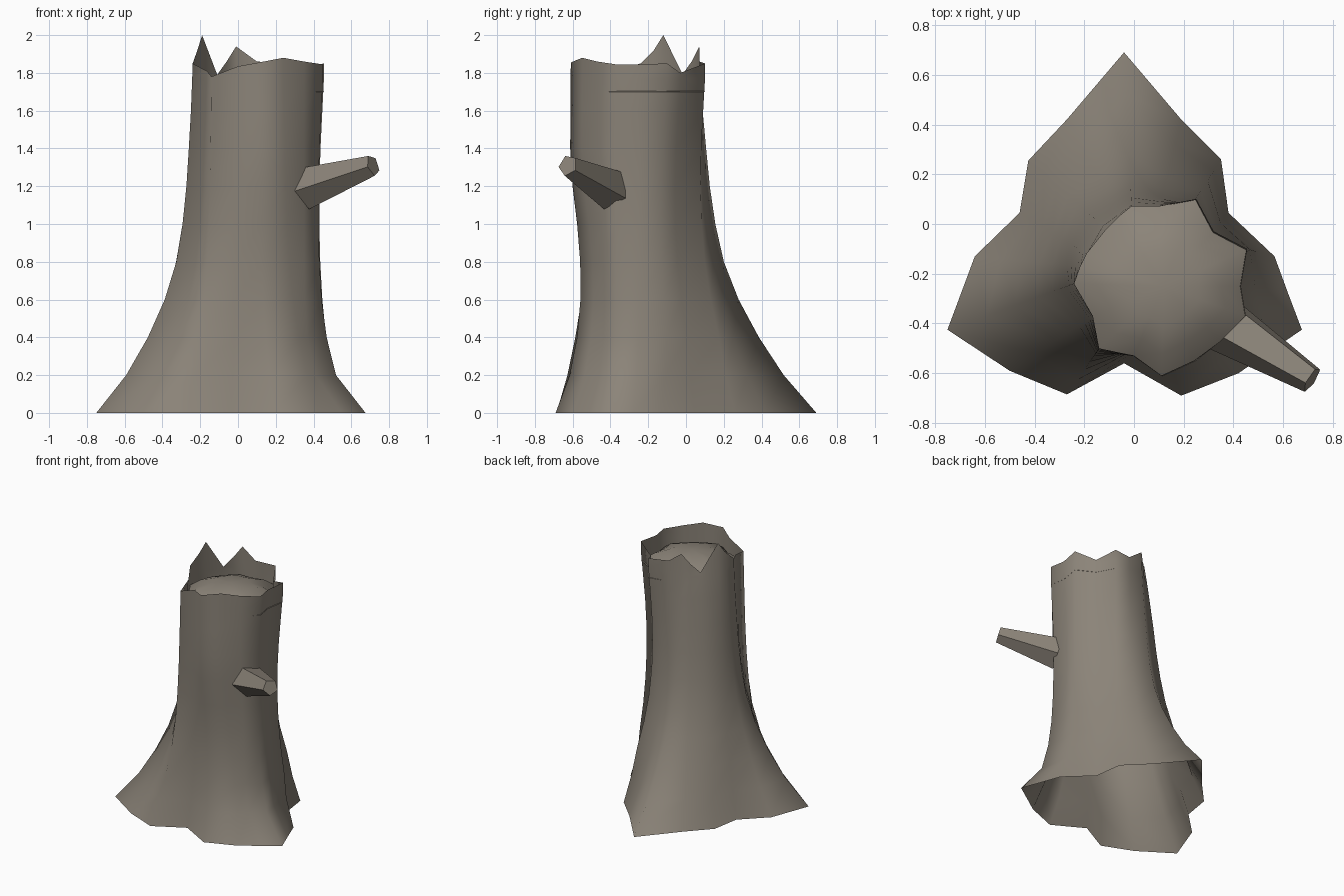
import bpy, bmesh, math
from mathutils import Vector

if "Cube" in bpy.data.objects:
    bpy.data.objects.remove(bpy.data.objects["Cube"])

bark = bpy.data.materials.new("grey_brown_bark")
bark.diffuse_color = (0.26, 0.23, 0.19, 1)
bark.use_nodes = True
bark.node_tree.nodes["Principled BSDF"].inputs["Base Color"].default_value = bark.diffuse_color


def make(name, bm):
    bmesh.ops.recalc_face_normals(bm, faces=bm.faces[:])
    mesh = bpy.data.meshes.new(name)
    bm.to_mesh(mesh)
    bm.free()
    mesh.materials.append(bark)
    ob = bpy.data.objects.new(name, mesh)
    bpy.context.collection.objects.link(ob)
    return ob


# Columns around the trunk: root x, y, broken rim x, y, z
COLS = [
    (-.04, .69, -.01, .07, 1.94), (-.27, .42, -.06, .03, 1.86),
    (-.425, .255, -.11, -.02, 1.79), (-.46, .045, -.19, -.12, 2.0),
    (-.64, -.13, -.215, -.17, 1.92), (-.75, -.425, -.24, -.24, 1.85),
    (-.50, -.59, -.165, -.37, 1.81), (-.27, -.685, -.14, -.50, 1.78),
    (-.04, -.56, 0, -.53, 1.835), (.19, -.69, .11, -.61, 1.855),
    (.42, -.60, .24, -.55, 1.88), (.55, -.51, .35, -.47, 1.86),
    (.675, -.425, .45, -.37, 1.845), (.62, -.28, .43, -.25, 1.845),
    (.565, -.13, .455, -.10, 1.85), (.38, .045, .32, -.03, 1.80),
    (.35, .26, .25, .10, 1.85), (.19, .42, .10, .07, 1.86)]
# Flare of the roots by height
FLARE = [(0, 1), (.2, .69), (.4, .465), (.6, .29), (.8, .17),
         (1.0, .105), (1.2, .065), (1.4, .04), (1.6, .018), (1.77, .005)]
# Exponents that make single columns flare slower or faster
POWER = {0: .88, 1: .75, 2: .58, 3: .55, 4: .75, 17: .88,
         11: 3.2, 12: 3.2, 13: 3.2, 14: 3}
DIP = {8: .03, 9: .075, 10: .075, 11: .04}

# Hollow trunk with flared roots and a jagged rim
bm = bmesh.new()
rings = []
for z, f in FLARE:
    ring = []
    for i, (bx, by, tx, ty, tz) in enumerate(COLS):
        k = f ** POWER.get(i, 1)
        x, y = tx + (bx - tx) * k, ty + (by - ty) * k
        if z < 1.3:                               # waist at the front
            y += DIP.get(i, 0) * math.sin(math.pi * (z / 1.3) ** .8)
        if 12 <= i <= 16 and .4 < z < 1.75:       # waist at the back right
            s = math.sin(math.pi * (z - .4) / 1.35)
            x -= .025 * s
            y -= .035 * s if i > 13 else 0
        ring.append(bm.verts.new((x, y, z)))
    rings.append(ring)
rings.append([bm.verts.new(c[2:]) for c in COLS])
n = len(COLS)
for a, b in zip(rings, rings[1:]):
    for i in range(n):
        j = (i + 1) % n
        bm.faces.new((a[i], a[j], b[j], b[i]))
for f in bm.faces:
    f.smooth = True
make("trunk", bm)

# Domed wood inside the rim
bm = bmesh.new()
dome = [[bm.verts.new((.12 + (c[2] - .12) * s, -.25 + (c[3] + .25) * s, z)) for c in COLS]
        for s, z in ((1, 1.70), (.75, 1.765), (.45, 1.805))]
top = bm.verts.new((.12, -.25, 1.82))
for i in range(n):
    j = (i + 1) % n
    for a, b in zip(dome, dome[1:]):
        bm.faces.new((a[i], a[j], b[j], b[i]))
    bm.faces.new((dome[-1][i], dome[-1][j], top))
for f in bm.faces:
    f.smooth = True
make("stump_top", bm)

# Broken five-sided branch
bm = bmesh.new()
start, end = Vector((.36, -.40, 1.19)), Vector((.715, -.625, 1.31))
axis = (end - start).normalized()
side = axis.cross(Vector((0, 0, 1))).normalized()
up = side.cross(axis)
ends = []
for centre, r in ((start, .118), (end, .058)):
    ring = []
    for i in range(5):
        t = math.radians(-80 + 72 * i)
        ring.append(bm.verts.new(centre + r * (math.cos(t) * side + math.sin(t) * up)))
    ends.append(ring)
for i in range(5):
    j = (i + 1) % 5
    bm.faces.new((ends[0][i], ends[0][j], ends[1][j], ends[1][i]))
bm.faces.new(ends[1])
bm.faces.new(ends[0])
make("branch", bm)
